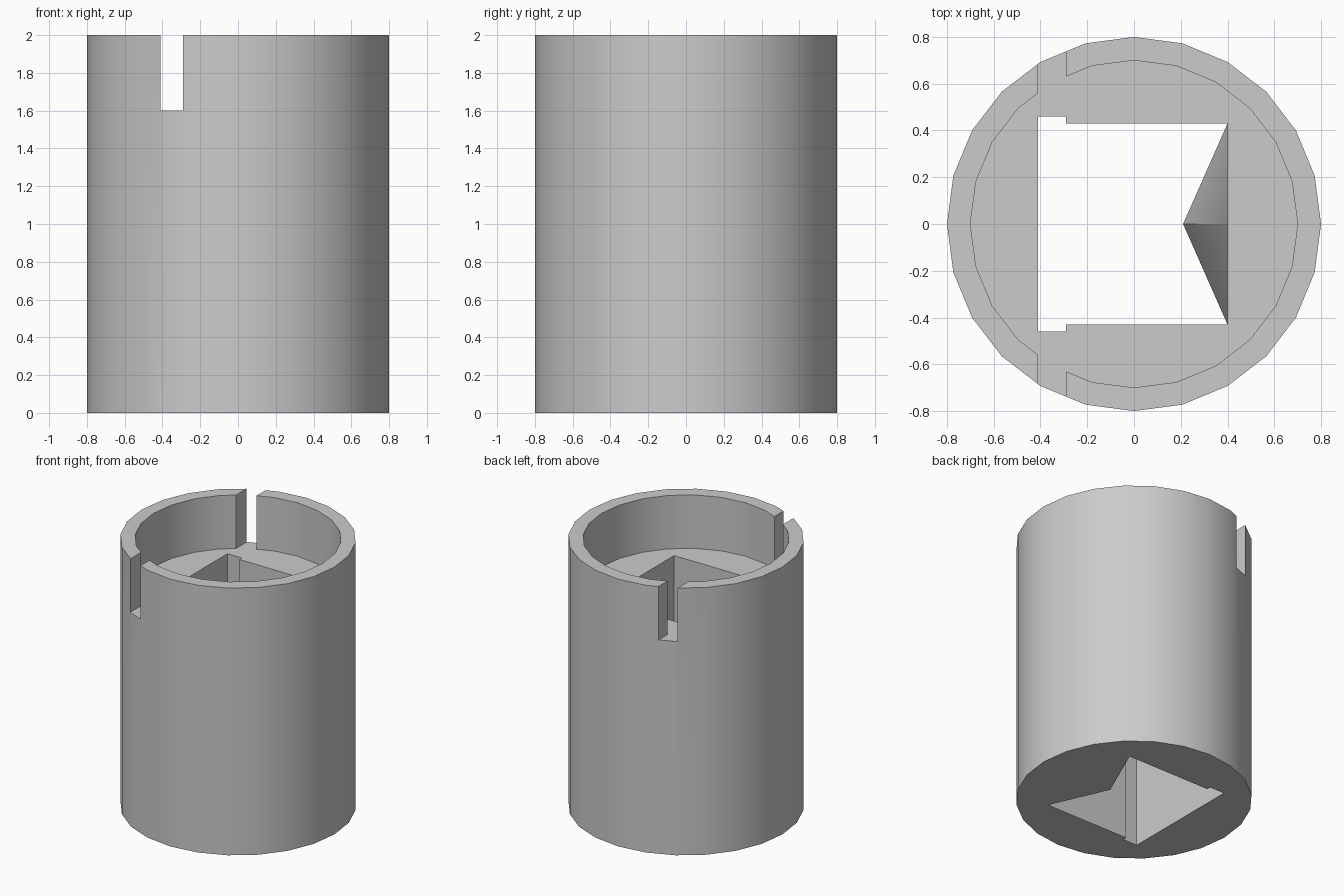
import bpy
import bmesh
from math import cos, sin, tau, radians

cube = bpy.data.objects.get("Cube")
if cube:
    bpy.data.objects.remove(cube, do_unlink=True)

HEIGHT, FLOOR = 2.0, 1.6        # overall height, recess floor
OUTER, INNER, SIDES = 0.8, 0.7, 24
SLOT = (-0.41, -0.29)           # slot extent along x
BACK, HALF, STEP = 0.40, 0.43, 0.46
APEX = 0.21                     # tip of the tapered wedge at the base

gray = bpy.data.materials.new("plain_gray")
gray.use_nodes = True
gray.diffuse_color = (0.6, 0.6, 0.6, 1)
gray.node_tree.nodes["Principled BSDF"].inputs["Base Color"].default_value = (0.6, 0.6, 0.6, 1)


def loft(name, sections):
    """Solid through stacked outlines, given as (z, [(x, y), ...])."""
    bm = bmesh.new()
    rings = [[bm.verts.new((x, y, z)) for x, y in pts] for z, pts in sections]
    n = len(rings[0])
    sides = []
    for low, high in zip(rings, rings[1:]):
        for i in range(n):
            j = (i + 1) % n
            sides.append(bm.faces.new((low[i], low[j], high[j], high[i])))
    bm.faces.new(rings[0][::-1])
    bm.faces.new(rings[-1])
    # split only the sides that twist
    twisted = [f for f in sides
               if abs((f.verts[2].co - f.verts[0].co).cross(f.verts[1].co - f.verts[0].co)
                      .dot(f.verts[3].co - f.verts[0].co)) > 1e-5]
    bmesh.ops.triangulate(bm, faces=twisted, quad_method='SHORT_EDGE')
    bmesh.ops.recalc_face_normals(bm, faces=bm.faces)
    mesh = bpy.data.meshes.new(name)
    bm.to_mesh(mesh)
    bm.free()
    mesh.materials.append(gray)
    obj = bpy.data.objects.new(name, mesh)
    bpy.context.collection.objects.link(obj)
    return obj


def circle(r):
    return [(r * cos(tau * i / SIDES), r * sin(tau * i / SIDES)) for i in range(SIDES)]


def hole(tip):
    """Stepped square outline whose +x side bends to the given tip."""
    a, b = SLOT
    upper = [(BACK, HALF), (b, HALF), (b, STEP), (a, STEP)]
    return [(tip, 0)] + upper + [(x, -y) for x, y in reversed(upper)]


# Cylindrical body
body = loft("sleeve_body", [(0, circle(OUTER)), (HEIGHT, circle(OUTER))])

# Cutters: round recess, slot across both walls, tapered through hole
slot_outline = [(SLOT[0], -1), (SLOT[1], -1), (SLOT[1], 1), (SLOT[0], 1)]
cutters = [
    loft("recess_cutter", [(FLOOR, circle(INNER)), (HEIGHT + 0.2, circle(INNER))]),
    loft("slot_cutter", [(FLOOR, slot_outline), (HEIGHT + 0.1, slot_outline)]),
    loft("hole_cutter", [(-0.1, hole(APEX)), (0, hole(APEX)),
                         (FLOOR, hole(BACK)), (FLOOR + 0.1, hole(BACK))]),
]

bpy.ops.object.select_all(action='DESELECT')
bpy.context.view_layer.objects.active = body
body.select_set(True)
for cutter in cutters:
    cutter.hide_render = True
    mod = body.modifiers.new(cutter.name, 'BOOLEAN')
    mod.operation = 'DIFFERENCE'
    mod.solver = 'EXACT'
    mod.object = cutter
    bpy.ops.object.modifier_apply(modifier=mod.name)
for cutter in cutters:
    bpy.data.objects.remove(cutter, do_unlink=True)

# Smooth round walls, sharp corners
bpy.ops.object.shade_smooth_by_angle(angle=radians(30))
